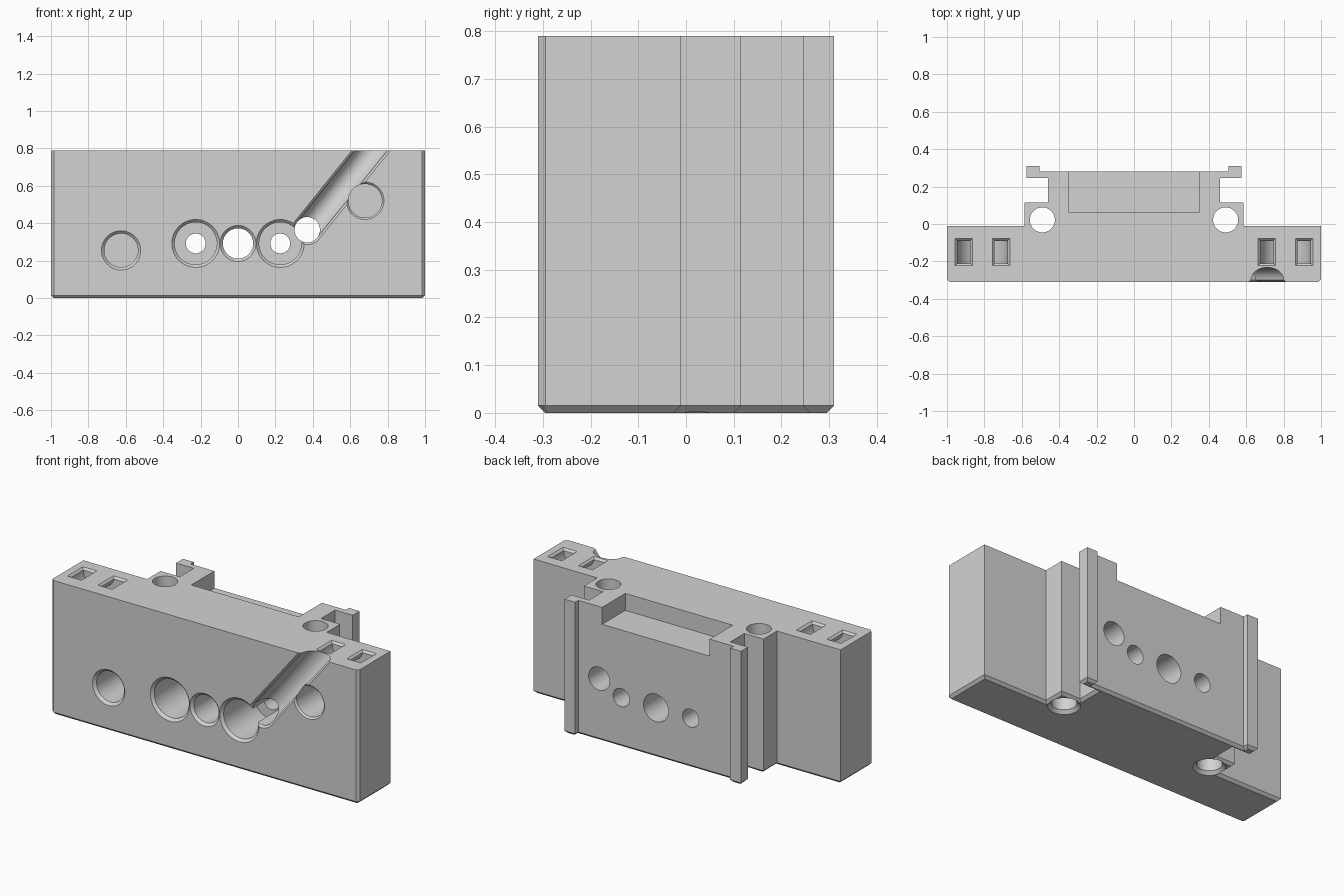
import bpy, bmesh
from math import pi, sin, cos, hypot
from mathutils import Vector

cube = bpy.data.objects.get("Cube")
if cube:
    bpy.data.objects.remove(cube, do_unlink=True)

grey = bpy.data.materials.new("plain grey")
grey.use_nodes = True
COLOUR = (0.65, 0.65, 0.65, 1)
grey.diffuse_color = COLOUR
grey.node_tree.nodes["Principled BSDF"].inputs["Base Color"].default_value = COLOUR

TOP, FRONT, BACK = 0.79, -0.31, 0.31
EDGE = 0.015
cutters = []


def loft(name, loops, bevel_bottom=0):
    """Skin a closed solid through matching loops of points."""
    bm = bmesh.new()
    rings = [[bm.verts.new(p) for p in loop] for loop in loops]
    n = len(rings[0])
    for a, b in zip(rings, rings[1:]):
        for i in range(n):
            j = (i + 1) % n
            bm.faces.new((a[i], a[j], b[j], b[i]))
    base = bm.faces.new(rings[0][::-1])
    bm.faces.new(rings[-1])
    bmesh.ops.recalc_face_normals(bm, faces=bm.faces)
    if bevel_bottom:
        bmesh.ops.bevel(bm, geom=list(base.edges), offset=bevel_bottom,
                        segments=1, affect='EDGES')
    mesh = bpy.data.meshes.new(name)
    bm.to_mesh(mesh)
    bm.free()
    mesh.materials.append(grey)
    obj = bpy.data.objects.new(name, mesh)
    bpy.context.collection.objects.link(obj)
    return obj


def cut(name, loops):
    obj = loft(name, loops)
    obj.hide_render = True
    cutters.append(obj)


def rect(cx, cy, w, d, z):
    return [(cx + sx * w / 2, cy + sy * d / 2, z)
            for sx, sy in ((-1, -1), (1, -1), (1, 1), (-1, 1))]


def turned(name, profile, place, sides=48):
    """Round cutter from (radius, distance) pairs; place maps u, v, distance to x, y, z."""
    angles = [2 * pi * i / sides for i in range(sides)]
    cut(name, [[place(r * cos(a), r * sin(a), h) for a in angles] for r, h in profile])


def front_bore(name, x, z, steps, rim=EDGE):
    """Bore from the front with a chamfered rim; steps are (radius, end y)."""
    r = steps[0][0]
    profile = [(r + rim, FRONT - 0.05), (r + rim, FRONT), (r, FRONT + rim)]
    for i, (radius, end) in enumerate(steps):
        if i:
            profile.append((radius, steps[i - 1][1]))
        profile.append((radius, end))
    turned(name, profile, lambda u, v, h: (x + u, h, z + v))


# Body: plan outline with rear arms and flanges, extruded upward
half = [(1 - EDGE, FRONT), (1, FRONT + EDGE), (1, -0.01), (0.585, -0.01),
        (0.585, 0.115), (0.46, 0.115), (0.46, 0.245), (0.575, 0.245),
        (0.575, BACK), (0.505, BACK), (0.505, 0.28)]
outline = half + [(-x, y) for x, y in reversed(half)]
body = loft("carriage_block", [[(x, y, z) for x, y in outline] for z in (0, TOP)],
            bevel_bottom=EDGE)

# Recess in the rear top edge
cut("rear_recess", [rect(0, 0.265, 0.70, 0.40, z) for z in (0.69, 0.85)])

# Front bores: blind, stepped and straight through
THROUGH = 0.4
front_bore("right_blind_hole", -0.625, 0.255, [(0.09, -0.06)])
front_bore("left_blind_hole", 0.68, 0.52, [(0.09, -0.06)], 0.01)
for side in (-1, 1):
    front_bore("stepped_hole", side * 0.226, 0.292, [(0.113, -0.01), (0.053, THROUGH)])
front_bore("centre_hole", 0, 0.292, [(0.081, THROUGH)])
SLOT_X, SLOT_Z, SLOT_R = 0.37, 0.365, 0.068
front_bore("slot_hole", SLOT_X, SLOT_Z, [(SLOT_R, THROUGH)], 0.012)

# Sloping half-round groove from the slot hole to the top edge
along = Vector((0.343, 0, 0.425)).normalized()
across = Vector((along.z, 0, -along.x))
wide = SLOT_R + 0.012
section = [(-wide, FRONT - 0.05), (-wide, FRONT)]
section += [(-SLOT_R * cos(pi * i / 24), FRONT + 0.01 + SLOT_R * sin(pi * i / 24))
            for i in range(25)]
section += [(wide, FRONT), (wide, FRONT - 0.05)]
start = Vector((SLOT_X, 0, SLOT_Z))
cut("sloping_groove", [[start + along * t + across * u + Vector((0, v, 0))
                        for u, v in section] for t in (0, 0.75)])

# Vertical holes through the rear arms, and curved tie channels in the top
for side in (-1, 1):
    turned("vertical_hole",
           [(0.085, -0.05), (0.085, 0), (0.067, 0.018), (0.067, 0.85)],
           lambda u, v, h: (side * 0.49 + u, 0.022 + v, h))

    cx, cy = side * 0.81, -0.15
    arc = [pi + pi * i / 24 for i in range(25)]
    outer, inner = 0.135, 0.066
    ring = [(cx - outer, 0.85)]
    ring += [(cx + outer * cos(a), TOP + outer * sin(a)) for a in arc]
    ring += [(cx + outer, 0.85), (cx + inner, 0.85)]
    ring += [(cx + inner * cos(a), TOP + inner * sin(a)) for a in reversed(arc)]
    ring += [(cx - inner, 0.85)]
    cut("tie_channel", [[(x, y, z) for x, z in ring] for y in (cy - 0.06, cy + 0.06)])
    for end in (-0.1, 0.1):
        cut("channel_rim", [rect(cx + end, cy, 0.069, 0.121, TOP - 0.012),
                            rect(cx + end, cy, 0.092, 0.144, TOP),
                            rect(cx + end, cy, 0.092, 0.144, 0.85)])

# Carve the body, then drop the cutters
bpy.ops.object.select_all(action='DESELECT')
bpy.context.view_layer.objects.active = body
body.select_set(True)
for cutter in cutters:
    mod = body.modifiers.new(cutter.name, 'BOOLEAN')
    mod.operation = 'DIFFERENCE'
    mod.solver = 'EXACT'
    mod.object = cutter
    bpy.ops.object.modifier_apply(modifier=mod.name)
for cutter in cutters:
    bpy.data.objects.remove(cutter, do_unlink=True)
bpy.ops.object.shade_smooth_by_angle(angle=pi / 7)
